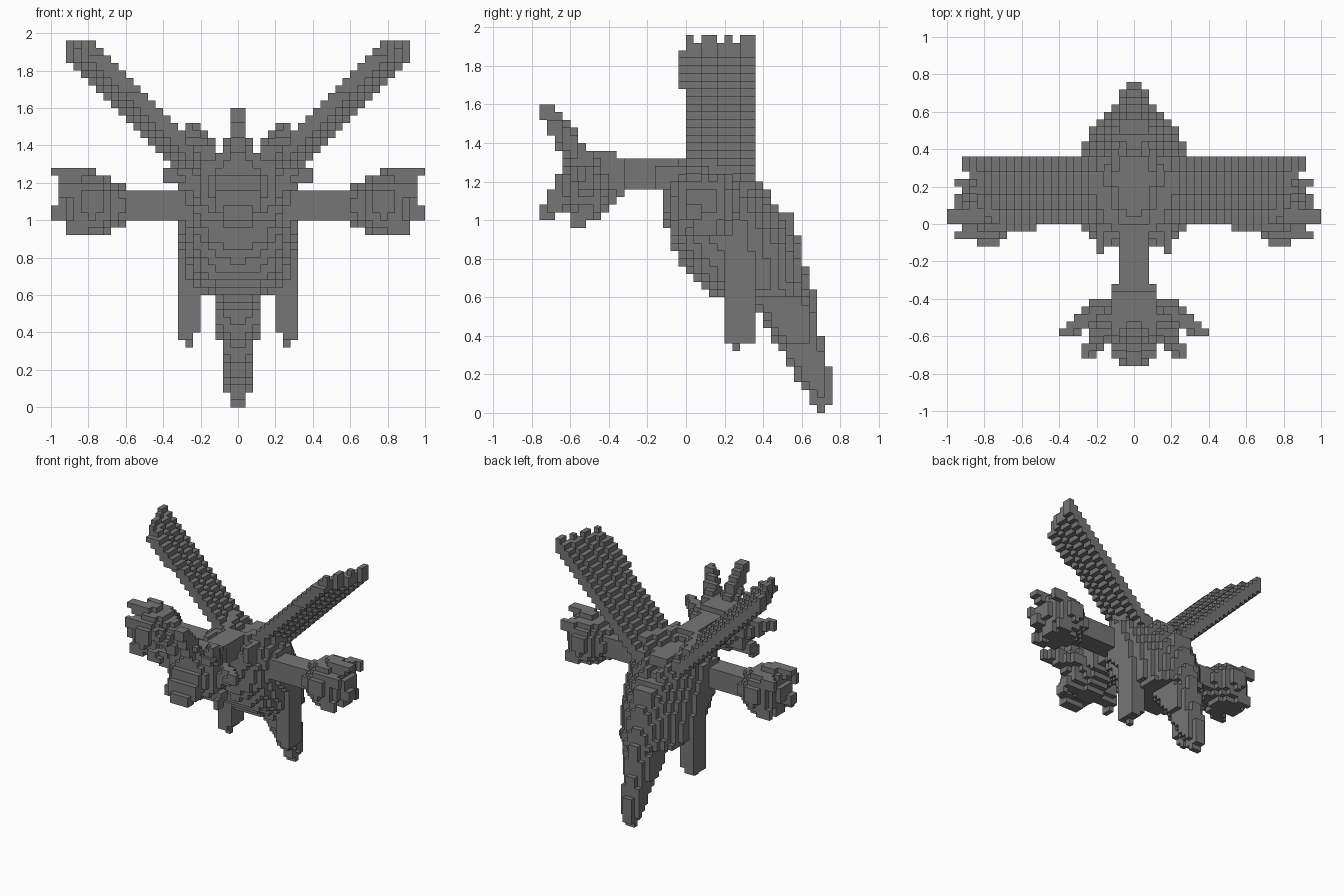
import bpy, bmesh, math
from mathutils import Vector

CELL = 0.04
if "Cube" in bpy.data.objects:
    bpy.data.objects.remove(bpy.data.objects["Cube"], do_unlink=True)

stone = bpy.data.materials.new("stone grey")
stone.use_nodes = True
GREY = (0.18, 0.18, 0.18, 1)
stone.diffuse_color = GREY
stone.node_tree.nodes["Principled BSDF"].inputs["Base Color"].default_value = GREY


def fill(low, high, inside=lambda p: True):
    """Cells in a box whose centres pass a test."""
    spans = [range(math.floor(a / CELL + 0.01), math.ceil(b / CELL - 0.01)) for a, b in zip(low, high)]
    return {(i, j, k) for i in spans[0] for j in spans[1] for k in spans[2]
            if inside(Vector((i + 0.5, j + 0.5, k + 0.5)) * CELL)}


def ball(centre, radii):
    c, r = Vector(centre), Vector(radii)
    return fill(c - r, c + r, lambda p: sum(((p[n] - c[n]) / r[n]) ** 2 for n in range(3)) <= 1)


def spike(a, b, ra, rb):
    """Tapered rod from a to b."""
    a, b = Vector(a), Vector(b)
    d, r = b - a, Vector((1, 1, 1)) * max(ra, rb)
    low = Vector(map(min, a, b)) - r
    high = Vector(map(max, a, b)) + r

    def inside(p):
        t = max(0, min(1, (p - a).dot(d) / d.length_squared))
        return (p - a - d * t).length <= ra + (rb - ra) * t
    return fill(low, high, inside)


def mirrored(cells):
    return cells | {(-1 - i, j, k) for i, j, k in cells}


def build(name, cells):
    """Make a block mesh out of the exposed cell sides."""
    bm = bmesh.new()
    verts = {}
    for cell in cells:
        for axis in range(3):
            for side in (0, 1):
                near = list(cell)
                near[axis] += 2 * side - 1
                if tuple(near) in cells:
                    continue
                ring = []
                for u, v in ((0, 0), (1, 0), (1, 1), (0, 1)):
                    corner = list(cell)
                    corner[axis] += side
                    corner[(axis + 1) % 3] += u
                    corner[(axis + 2) % 3] += v
                    key = tuple(corner)
                    if key not in verts:
                        verts[key] = bm.verts.new(Vector(key) * CELL)
                    ring.append(verts[key])
                bm.faces.new(ring if side else ring[::-1])
    mesh = bpy.data.meshes.new(name)
    bm.to_mesh(mesh)
    bm.free()
    mesh.materials.append(stone)
    bpy.context.collection.objects.link(bpy.data.objects.new(name, mesh))


# Body and tail: stacked ovals as (height, centre y, half depth, half width)
SECTIONS = [(0, .7, .035, .04), (.04, .7, .05, .05), (.12, .69, .08, .07), (.3, .62, .11, .09),
            (.5, .53, .15, .13), (.6, .47, .19, .14), (.601, .41, .27, .25), (.7, .33, .31, .29),
            (.9, .25, .34, .32), (1.1, .17, .3, .33), (1.2, .15, .26, .32), (1.3, .16, .2, .24)]


def in_body(p):
    # The top is a valley between the wings
    if p.y > 0 and p.z > 1.22 + abs(p.x) - p.y / 3:
        return False
    for lo, hi in zip(SECTIONS, SECTIONS[1:]):
        if lo[0] <= p.z < hi[0]:
            t = (p.z - lo[0]) / (hi[0] - lo[0])
            y, depth, width = [a + (b - a) * t for a, b in zip(lo[1:], hi[1:])]
            # The back narrows to a ridge, the front is round
            power = 1.6 if p.y > y and p.z > .6 else 2.2
            return (abs(p.x) / width) ** power + (abs(p.y - y) / depth) ** power <= 1
    return False


body = fill((-.4, -.2, 0), (.4, .8, 1.32), in_body)
body |= mirrored(fill((.16, -.16, 1.16), (.2, .04, 1.28)) | fill((.12, -.12, 1.12), (.2, 0, 1.24)))
body |= fill((-.08, .48, .96), (.08, .56, 1.04)) | fill((-.08, 0, 1.16), (.08, .36, 1.24))
build("body_and_tail", body)

# Wings: thin slanted slabs, the rear strips stepped outward, with notched tips
STRIPS = [(-.04, .08, 0), (.08, .16, 1), (.16, .28, 2), (.28, .36, 3)]
TEETH = [(0, .04), (.08, .16), (.2, .24), (.28, .36)]
wing = set()
for (start, end, step), tooth in zip(STRIPS, TEETH):
    def in_strip(p):
        drop = round((p.z - p.x) / CELL) + step
        if p.z > 1.92 and not tooth[0] < p.y < tooth[1]:
            return False
        if p.y < 0 and not 1.68 < p.z < 1.88:
            return False
        return 27 <= drop <= 29
    wing |= fill((.04, start, 1.16), (.8 + step * CELL, end, 1.96), in_strip)
build("wings", mirrored(wing))

# Legs with pointed toes
leg = fill((.2, .2, .4), (.32, .36, .84))
leg |= fill((.24, .2, .36), (.32, .36, .4)) | fill((.24, .24, .32), (.28, .28, .36))
build("legs", mirrored(leg))

# Middle neck and its spiked head
build("middle_neck", fill((-.08, -.4, 1.16), (.08, -.04, 1.32)) | fill((-.08, -.04, 1.16), (.08, .04, 1.28)))
head = ball((0, -.52, 1.18), (.24, .14, .19))
head |= spike((0, -.38, 1.22), (0, -.48, 1.18), .1, .17)
head |= fill((-.12, -.48, 1.16), (.12, -.36, 1.36)) | fill((-.12, -.36, 1.12), (.12, -.32, 1.32))
head |= fill((-.12, -.68, 1.08), (.12, -.56, 1.24)) | fill((-.12, -.72, 1.04), (.12, -.64, 1.16))
head |= fill((-.08, -.76, 1), (.08, -.68, 1.08))
head |= spike((0, -.54, 1.3), (0, -.7, 1.54), .07, .05) | fill((-.04, -.76, 1.56), (.04, -.68, 1.6))
for root, tip in (((.12, -.52, 1.3), (.25, -.68, 1.48)),
                  ((.18, -.46, 1.2), (.36, -.57, 1.24)),
                  ((.14, -.5, 1.1), (.22, -.55, 1))):
    head |= mirrored(spike(root, tip, .07, .04))
build("middle_head", head)

# Side necks and their spiked heads
build("side_necks", mirrored(fill((.2, 0, 1), (.64, .16, 1.16))))
side = ball((.78, .08, 1.09), (.16, .2, .17))
side |= spike((.6, .08, 1.08), (.72, .08, 1.09), .1, .16)
side |= fill((.8, 0, 1.04), (.96, .16, 1.16)) | fill((.92, 0, 1), (1, .08, 1.08))
for root, tip in (((.8, .08, 1.2), (.96, .04, 1.25)),
                  ((.8, .16, 1.16), (.92, .22, 1.2)),
                  ((.8, 0, 1.12), (.92, -.06, 1.16)),
                  ((.76, .16, 1), (.88, .22, .97)),
                  ((.76, 0, 1), (.88, -.06, .97))):
    side |= spike(root, tip, .07, .04)
side |= fill((.8, 0, 1.24), (1, .08, 1.28)) | fill((.68, .04, .92), (.92, .16, 1))
build("side_heads", mirrored(side))
